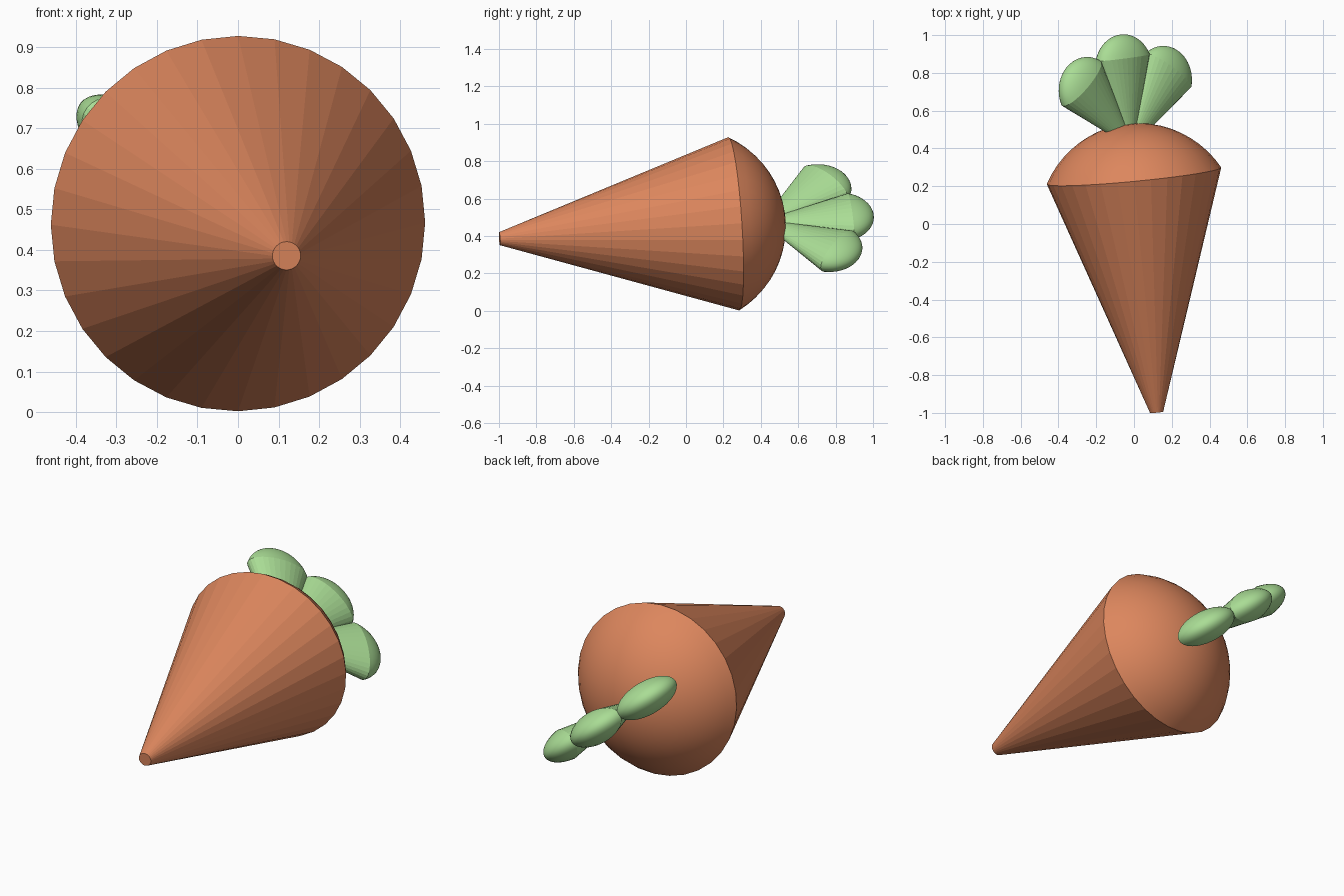
import bpy, bmesh, math
from mathutils import Vector, Matrix

if "Cube" in bpy.data.objects:
    bpy.data.objects.remove(bpy.data.objects["Cube"])

SIDES = 32


def material(name, rgb):
    m = bpy.data.materials.new(name)
    m.diffuse_color = (*rgb, 1)
    m.use_nodes = True
    m.node_tree.nodes["Principled BSDF"].inputs["Base Color"].default_value = m.diffuse_color
    return m


def frame(origin, x, z):
    """Matrix with local z along the axis and local x towards x."""
    z = z.normalized()
    x = (x - z * x.dot(z)).normalized()
    m = Matrix((x, z.cross(x), z)).transposed().to_4x4()
    m.translation = origin
    return m


def domed_cone(name, length, tip_r, rim_r, dome_h, flat, matrix, mat):
    """Faceted cone from tip (z=0) to rim, closed by a smooth spherical cap."""
    R = (rim_r ** 2 + dome_h ** 2) / (2 * dome_h)
    a0 = math.asin(min(1, rim_r / R))
    steps = 10
    profile = [(tip_r, 0), (rim_r, length)]
    for i in range(1, steps):
        a = a0 * (1 - i / steps)
        profile.append((R * math.sin(a), length + dome_h - R + R * math.cos(a)))
    bm = bmesh.new()
    rings = []
    for r, z in profile:
        rings.append([bm.verts.new((r * math.cos(t), flat * r * math.sin(t), z))
                      for t in (2 * math.pi * k / SIDES for k in range(SIDES))])
    top = bm.verts.new((0, 0, length + dome_h))
    bm.faces.new(rings[0][::-1])
    for i, (lo, hi) in enumerate(zip(rings, rings[1:])):
        for k in range(SIDES):
            n = (k + 1) % SIDES
            f = bm.faces.new((lo[k], lo[n], hi[n], hi[k]))
            f.smooth = i > 0
    for k in range(SIDES):
        bm.faces.new((rings[-1][k], rings[-1][(k + 1) % SIDES], top)).smooth = True
    # Keep the rim crisp
    for k in range(SIDES):
        bm.edges.get((rings[1][k], rings[1][(k + 1) % SIDES])).smooth = False
    me = bpy.data.meshes.new(name)
    bm.to_mesh(me)
    bm.free()
    me.materials.append(mat)
    ob = bpy.data.objects.new(name, me)
    ob.matrix_world = matrix
    bpy.context.collection.objects.link(ob)
    return ob


orange = material("orange", (0.72, 0.24, 0.11))
green = material("green", (0.40, 0.72, 0.30))

axis = Vector((-0.095, 0.993, 0.063)).normalized()
rim = Vector((0, 0.255, 0.465))

# Root of the carrot
domed_cone("carrot_root", 1.26, 0.035, 0.464, 0.277, 1,
           frame(rim - axis * 1.26, Vector((1, 0, 0)), axis), orange)

# Three flattened leaves fanned about a pivot inside the crown
across = Vector((0.78, 0.113, -0.61))
across = (across - axis * across.dot(axis)).normalized()
pivot = rim + axis * 0.165
for name, deg in (("leaf_left", -39), ("leaf_middle", 0), ("leaf_right", 39)):
    a = math.radians(deg)
    direction = axis * math.cos(a) + across * math.sin(a)
    domed_cone(name, 0.465, 0.013, 0.17, 0.123, 0.5,
               frame(pivot, across, direction), green)
